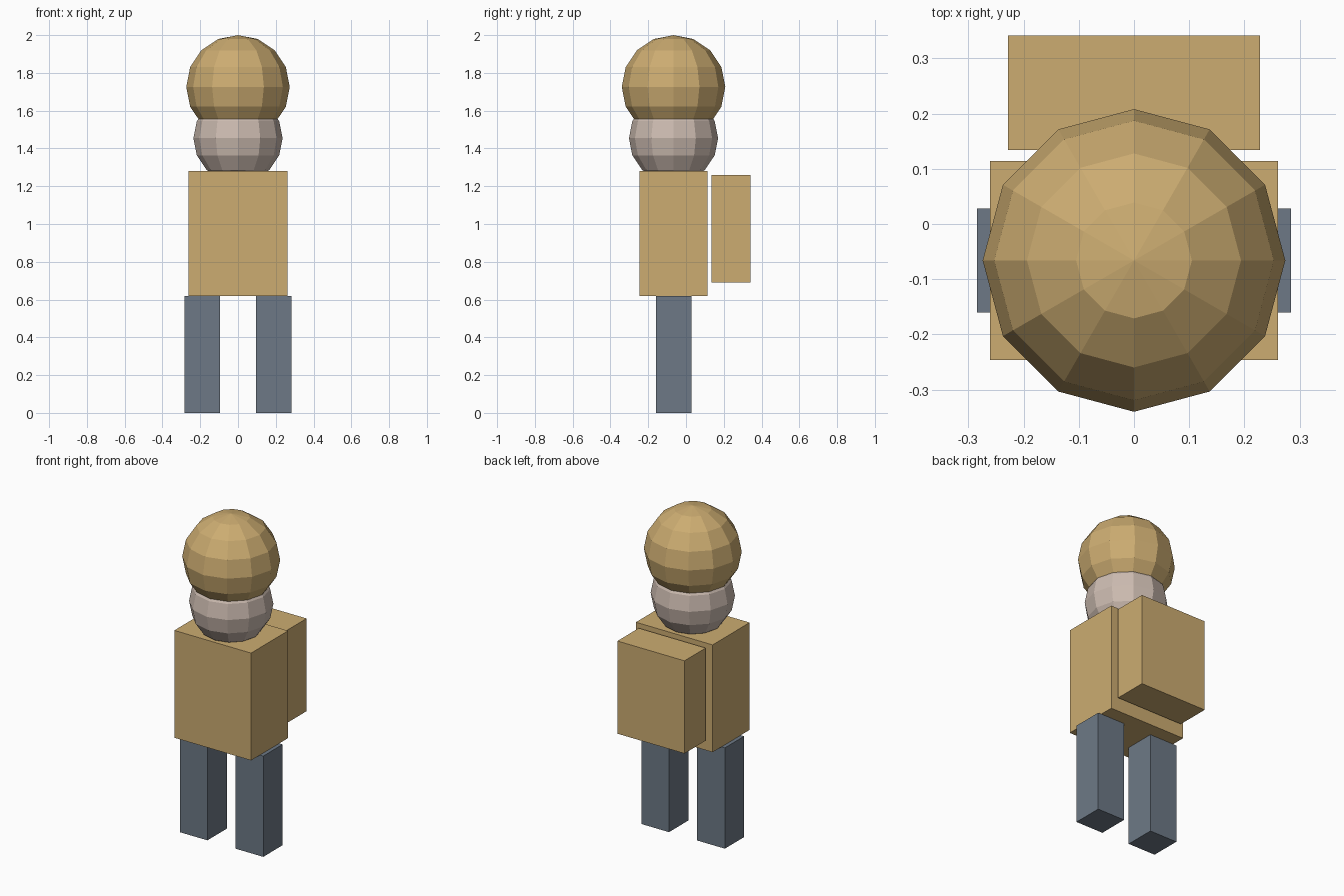
import bpy

if "Cube" in bpy.data.objects:
    bpy.data.objects.remove(bpy.data.objects["Cube"])


def material(name, rgb):
    """Flat colour given as 0-255 sRGB, stored linear."""
    lin = [((c / 255 + 0.055) / 1.055) ** 2.4 for c in rgb]
    m = bpy.data.materials.new(name)
    m.diffuse_color = (*lin, 1)
    m.use_nodes = True
    m.node_tree.nodes["Principled BSDF"].inputs["Base Color"].default_value = m.diffuse_color
    return m


TAN = material("tan", (204, 172, 113))
SLATE = material("slate blue", (109, 121, 134))
SKIN = material("pale skin", (204, 187, 176))


def box(name, x, y, z, mat):
    """Box spanning the given (min, max) ranges."""
    spans = (x, y, z)
    bpy.ops.mesh.primitive_cube_add(size=1, location=[(a + b) / 2 for a, b in spans])
    ob = bpy.context.object
    ob.scale = [b - a for a, b in spans]
    bpy.ops.object.transform_apply(location=False, rotation=False, scale=True)
    ob.name = name
    ob.data.materials.append(mat)


def ball(name, radius, z, mat):
    """Flat-shaded low-poly sphere above the torso."""
    bpy.ops.mesh.primitive_uv_sphere_add(segments=12, ring_count=8, radius=radius,
                                         location=(0, -0.066, z))
    ob = bpy.context.object
    ob.name = name
    ob.data.materials.append(mat)


# Legs
for side, x in (("left", (0.096, 0.284)), ("right", (-0.284, -0.096))):
    box(side + "_leg", x, (-0.16, 0.028), (0, 0.62), SLATE)

# Torso and backpack
box("torso", (-0.261, 0.261), (-0.246, 0.114), (0.62, 1.28), TAN)
box("backpack", (-0.228, 0.228), (0.134, 0.341), (0.69, 1.26), TAN)

# Head, with the larger round hat overlapping its top
ball("head", 0.236, 1.454, SKIN)
ball("hat", 0.274, 1.726, TAN)
